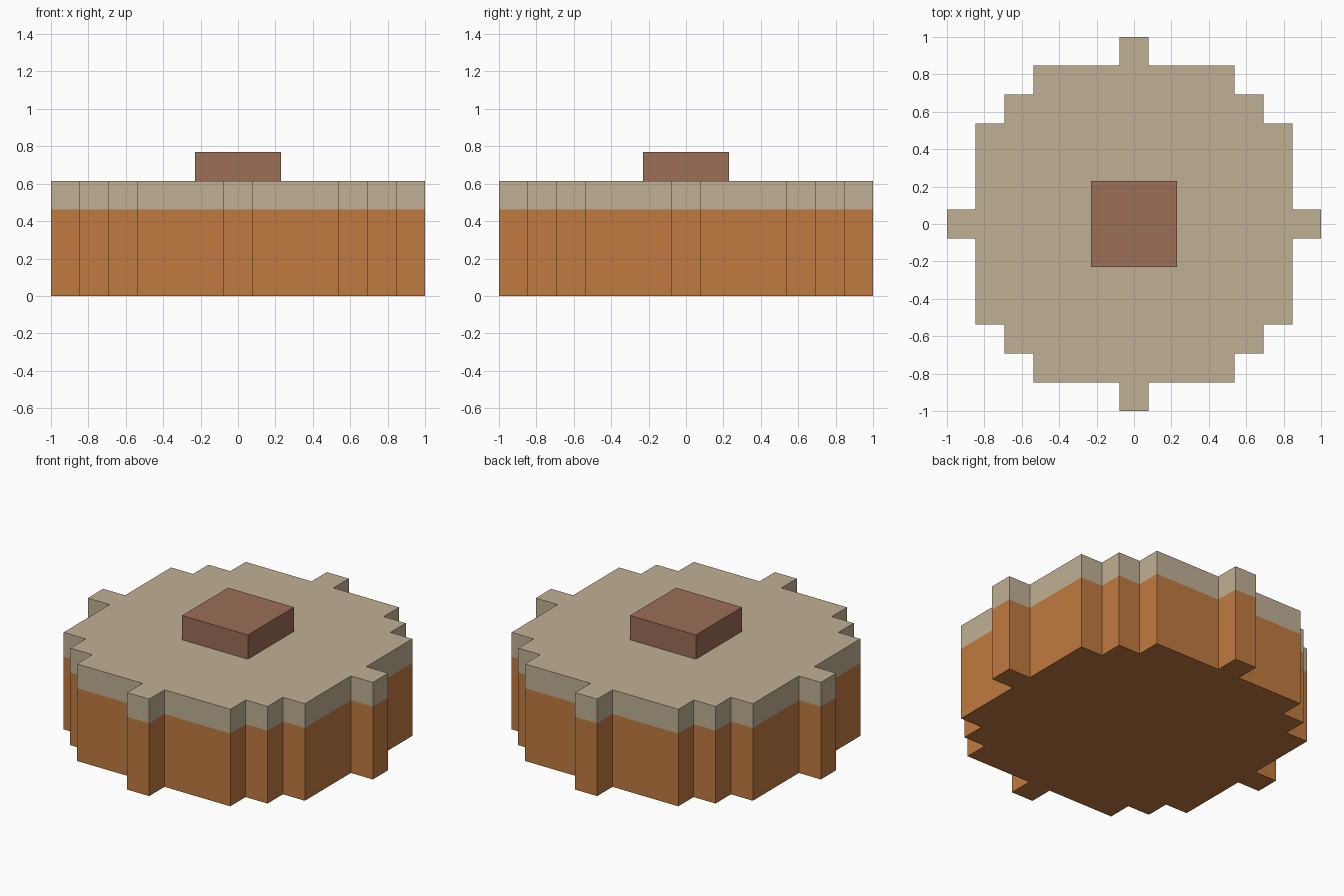
import bpy
import bmesh

U = 1 / 13  # one step of the blocky grid

cube = bpy.data.objects.get("Cube")
if cube:
    bpy.data.objects.remove(cube, do_unlink=True)


def make_material(name, rgb):
    mat = bpy.data.materials.new(name)
    mat.use_nodes = True
    mat.diffuse_color = (*rgb, 1)
    bsdf = next(n for n in mat.node_tree.nodes if n.type == "BSDF_PRINCIPLED")
    bsdf.inputs["Base Color"].default_value = (*rgb, 1)
    return mat


def make_prism(name, outline, levels, materials):
    """Extrude an outline through the levels, one material per band."""
    bm = bmesh.new()
    rings = [[bm.verts.new((x * U, y * U, z * U)) for x, y in outline] for z in levels]
    bm.faces.new(list(reversed(rings[0])))
    for band, (low, high) in enumerate(zip(rings, rings[1:])):
        for i in range(len(outline)):
            j = (i + 1) % len(outline)
            bm.faces.new((low[i], low[j], high[j], high[i])).material_index = band
    bm.faces.new(rings[-1]).material_index = len(materials) - 1
    mesh = bpy.data.meshes.new(name)
    bm.to_mesh(mesh)
    bm.free()
    for mat in materials:
        mesh.materials.append(mat)
    obj = bpy.data.objects.new(name, mesh)
    bpy.context.collection.objects.link(obj)
    return obj


def four_fold(quarter):
    """Repeat a quarter outline around the z axis."""
    points = []
    for _ in range(4):
        points += quarter
        quarter = [(-y, x) for x, y in quarter]
    return points


orange = make_material("burnt orange", (0.527, 0.195, 0.051))
cream = make_material("cream", (0.527, 0.434, 0.296))
brown = make_material("reddish brown", (0.333, 0.156, 0.093))

# Stepped round body with four tabs: orange sides, cream top layer
quarter = [(13, 1), (11, 1), (11, 7), (9, 7), (9, 9), (7, 9), (7, 11), (1, 11), (1, 13)]
make_prism("stepped_body", four_fold(quarter), (0, 6, 8), [orange, cream])

# Square knob on the centre of the top
make_prism("top_knob", four_fold([(3, 3)]), (8, 10), [brown])
